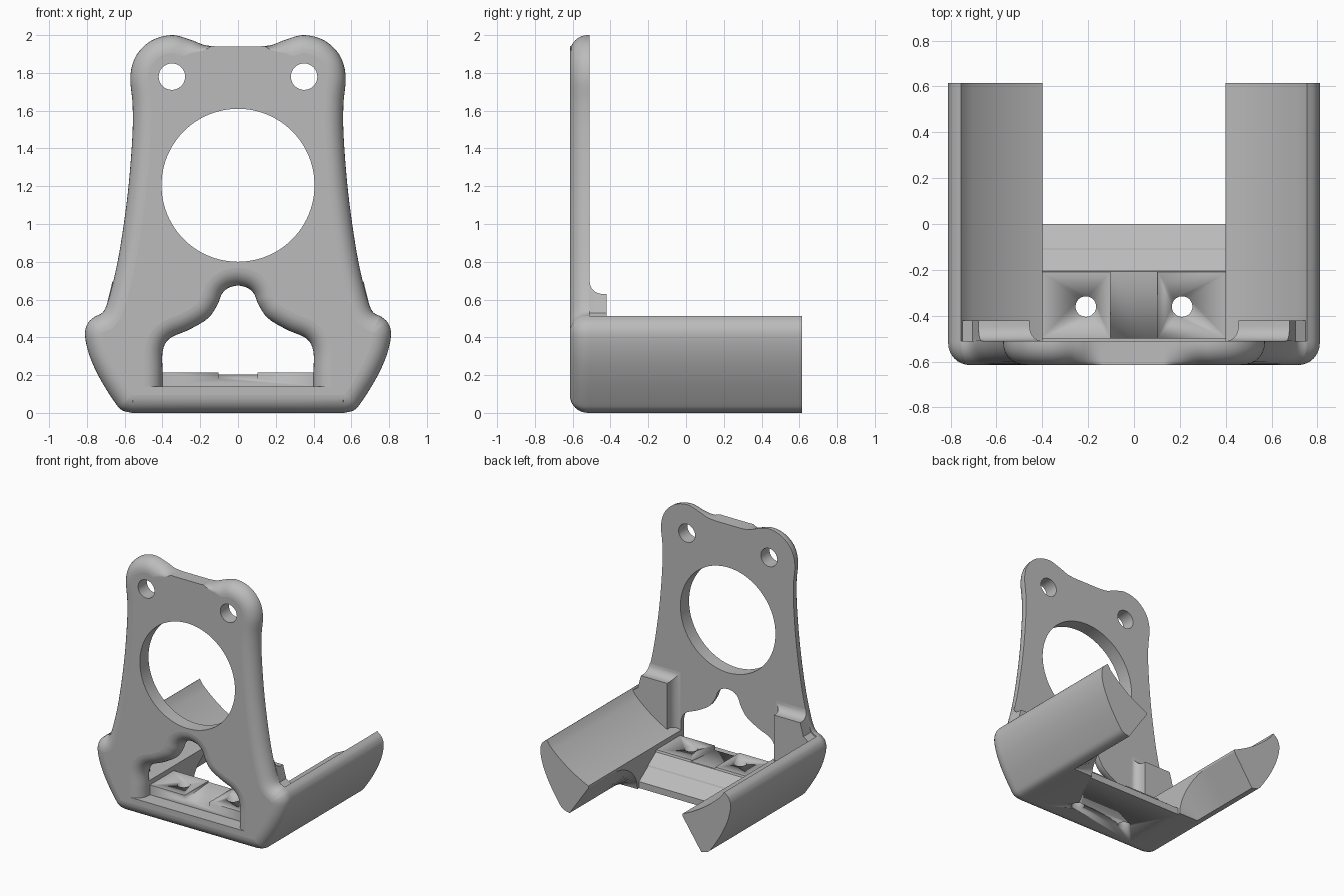
import bpy, bmesh, math

cube = bpy.data.objects.get("Cube")
if cube:
    bpy.data.objects.remove(cube, do_unlink=True)

grey = bpy.data.materials.new("plain_grey")
grey.use_nodes = True
COLOUR = (0.5, 0.5, 0.5, 1)
grey.diffuse_color = COLOUR
grey.node_tree.nodes["Principled BSDF"].inputs["Base Color"].default_value = COLOUR

BACK = -0.51     # rear face of the plate
ROUND = 0.095    # radius of the rounded front edges
FRONT = -0.615
END = 0.615      # free ends of the arms


def finish(bm, name, angle=30):
    bmesh.ops.recalc_face_normals(bm, faces=bm.faces)
    mesh = bpy.data.meshes.new(name)
    bm.to_mesh(mesh)
    bm.free()
    obj = bpy.data.objects.new(name, mesh)
    bpy.context.collection.objects.link(obj)
    mesh.materials.append(grey)
    bpy.ops.object.select_all(action='DESELECT')
    obj.select_set(True)
    bpy.context.view_layer.objects.active = obj
    bpy.ops.object.shade_smooth_by_angle(angle=math.radians(angle))
    return obj


def spline(pts, n=6):
    """Catmull-Rom samples through an open list of points."""
    ext = [pts[0]] + pts + [pts[-1]]
    out = []
    for a, b, c, d in zip(ext, ext[1:], ext[2:], ext[3:]):
        for k in range(n):
            t = k / n
            out.append(tuple(0.5 * (2 * q + (r - p) * t + (2 * p - 5 * q + 4 * r - s) * t * t
                                    + (3 * q - p - 3 * r + s) * t ** 3)
                             for p, q, r, s in zip(a, b, c, d)))
    return out + [pts[-1]]


def mirrored(half):
    """Close a half outline that runs from the centre line to the centre line."""
    return half + [(-x, z) for x, z in reversed(half) if x > 1e-4]


def circle(cx, cz, r, n=48):
    """Clockwise circle, used as a hole."""
    return [(cx + r * math.cos(2 * math.pi * k / n), cz - r * math.sin(2 * math.pi * k / n))
            for k in range(n)]


def bridge(bm, a, b):
    for i in range(len(a)):
        j = (i + 1) % len(a)
        bm.faces.new((a[i], a[j], b[j], b[i]))


def loft(name, sections, angle=30):
    """Skin a list of closed sections of 3D points and cap both ends."""
    bm = bmesh.new()
    rings = [[bm.verts.new(p) for p in s] for s in sections]
    for a, b in zip(rings, rings[1:]):
        bridge(bm, a, b)
    bm.faces.new(rings[0])
    bm.faces.new(rings[-1])
    return finish(bm, name, angle)


def left_normals(pts):
    n = len(pts)
    raw = []
    for i in range(n):
        tx, tz = (pts[(i + 1) % n][k] - pts[i - 1][k] for k in (0, 1))
        m = math.hypot(tx, tz) or 1
        raw.append((-tz / m, tx / m))
    out = []
    for i in range(n):
        x, z = (raw[i - 1][k] + 2 * raw[i][k] + raw[(i + 1) % n][k] for k in (0, 1))
        m = math.hypot(x, z) or 1
        out.append((x / m, z / m))
    return out


# Front plate: outer outline, arched window and round holes
side = spline([(0.56, 0), (0.615, 0.015), (0.655, 0.06), (0.73, 0.18), (0.785, 0.3),
               (0.81, 0.41), (0.795, 0.475), (0.755, 0.512)])
upper = spline([(0.755, 0.512), (0.71, 0.54), (0.675, 0.64), (0.63, 0.84), (0.585, 1.15),
                (0.56, 1.45), (0.558, 1.63), (0.57, 1.78), (0.54, 1.89), (0.46, 1.97),
                (0.35, 2.0), (0.25, 1.975), (0.18, 1.948), (0.11, 1.94)])
outline = mirrored([(0, 0), (0.3, 0)] + side[:-1] + upper + [(0, 1.94)])
arch = spline([(0.4, 0.14), (0.4, 0.22), (0.398, 0.33), (0.36, 0.395), (0.26, 0.44),
               (0.16, 0.5), (0.11, 0.57), (0.085, 0.63), (0.05, 0.662), (0, 0.675)])
window = mirrored(arch)[::-1]


def plate():
    bm = bmesh.new()
    loops = [(outline, True), (window, True), (circle(0, 1.205, 0.405, 96), False)]
    loops += [(circle(s * 0.35, 1.78, 0.07, 32), False) for s in (-1, 1)]
    caps = {0: [], 1: []}
    for pts, rounded in loops:
        normals = left_normals(pts)
        steps = [(BACK, 0)]
        if rounded:
            for k in range(9):
                a = math.pi / 2 * k / 8
                steps.append((FRONT + ROUND * (1 - math.sin(a)), ROUND * (1 - math.cos(a))))
        else:
            steps.append((FRONT, 0))
        rings = []
        for y, inset in steps:
            ring = []
            for (x, z), (nx, nz) in zip(pts, normals):
                f = inset
                if pts is outline and z > 1.9:      # the saddle between the ears stays square
                    f *= min(1, max(0, (abs(x) - 0.14) / 0.12))
                if pts is window and z < 0.15:      # the sill stays square
                    nx, nz = math.copysign(1, x), 0
                ring.append(bm.verts.new((x + nx * f, y, z + nz * f)))
            rings.append(ring)
        for a, b in zip(rings, rings[1:]):
            bridge(bm, a, b)
        for key, ring in ((0, rings[0]), (1, rings[-1])):
            for i, v in enumerate(ring):
                edge = bm.edges.get((v, ring[i - 1]))
                edge.smooth = False
                caps[key].append(edge)
    for edges in caps.values():
        bmesh.ops.triangle_fill(bm, edges=edges, use_beauty=True)
    finish(bm, "front_plate")


plate()

# Side arms with a cylindrical cradle, undercut behind the floor
CZ, CR = 1.2, 1.03
SEGS = 14


def arm_section(y, inner_z, s):
    arc = []
    for k in range(1, SEGS + 1):
        x = 0.755 + (0.4 - 0.755) * k / SEGS
        arc.append((x, CZ - math.sqrt(CR * CR - x * x)))
    pts = [(0.4, inner_z)] + side + arc
    return [(s * x, y, z) for x, z in pts]


for s, label in ((1, "left"), (-1, "right")):
    sections = [arm_section(BACK - 0.005, 0, s), arm_section(0.02, 0, s)]
    for k in range(1, 11):
        a = math.pi / 2 * k / 10
        sections.append(arm_section(0.02 + 0.3 * (1 - math.cos(a)), 0.235 * math.sin(a), s))
    sections.append(arm_section(END, 0.235, s))
    loft(label + "_arm", sections)

    # Gusset between arm and plate, flaring into the plate
    rows = []
    for k in range(8):
        a = math.pi / 2 * k / 7
        rows.append((-0.445 - 0.065 * math.sin(a), 0.065 * (1 - math.cos(a))))
    gusset = []
    for y, e in [(-0.42, 0)] + rows:
        corner = [(0.455 - e * 0.8, 0.15), (0.72, 0.25), (0.75, 0.5), (0.705, 0.53),
                  (0.678 - e * 0.2, 0.63 + e), (0.455 - e * 0.8, 0.63 + e)]
        gusset.append([(s * x, y, z) for x, z in corner])
    loft(label + "_gusset", gusset)

# Floor with a raised block and a sloped rear lip
profile = [(-0.515, 0), (-0.515, 0.14), (-0.5, 0.14), (-0.5, 0.215), (-0.21, 0.215),
           (-0.205, 0.2), (-0.112, 0.135), (-0.107, 0.125), (0, 0.05), (0, 0)]
floor = loft("floor", [[(x, y, z) for y, z in profile] for x in (-0.405, 0.405)], 15)


def cut(target, cutter):
    mod = target.modifiers.new("cut", 'BOOLEAN')
    mod.operation, mod.solver, mod.object = 'DIFFERENCE', 'EXACT', cutter
    cutter.hide_render = True
    bpy.ops.object.select_all(action='DESELECT')
    target.select_set(True)
    bpy.context.view_layer.objects.active = target
    bpy.ops.object.modifier_apply(modifier=mod.name)
    bpy.data.objects.remove(cutter, do_unlink=True)


# Ramped notch and two screw holes in the floor
ramp = [(-0.505, 0.18), (-0.505, 0.3), (-0.2, 0.3), (-0.2, 0.205)]
cut(floor, loft("notch_cutter", [[(x, y, z) for y, z in ramp] for x in (-0.103, 0.103)]))
for s in (-1, 1):
    ring = circle(s * 0.21, -0.36, 0.045, 24)
    cut(floor, loft("hole_cutter", [[(x, y, z) for x, y in ring] for z in (-0.1, 0.4)]))
